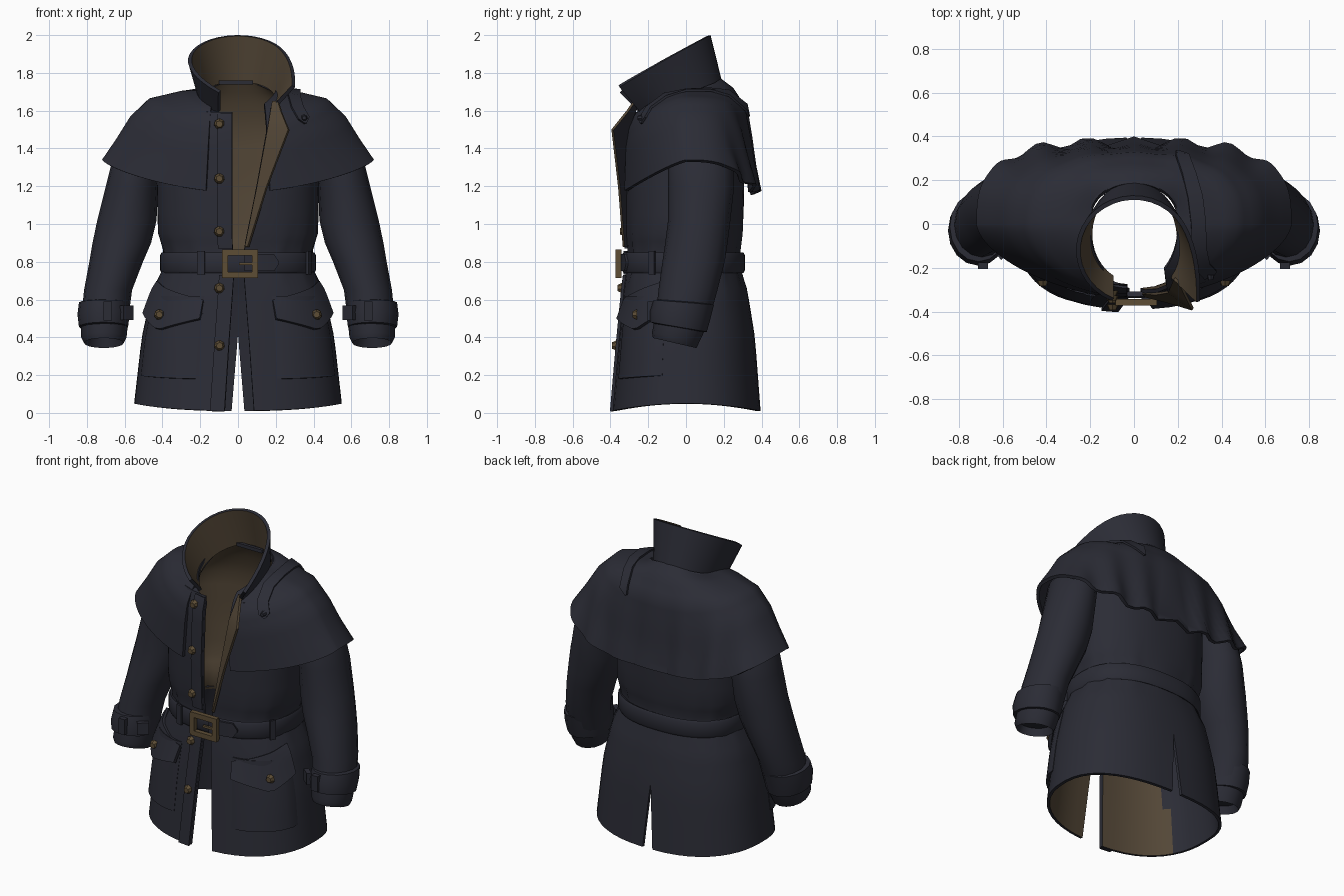
import bpy, bmesh
from math import sin, cos, asin, pi, radians, exp
from mathutils import Vector

if "Cube" in bpy.data.objects:
    bpy.data.objects.remove(bpy.data.objects["Cube"])


def material(name, rgb):
    m = bpy.data.materials.new(name)
    m.use_nodes = True
    m.diffuse_color = (*rgb, 1)
    bsdf = next(n for n in m.node_tree.nodes if n.type == 'BSDF_PRINCIPLED')
    bsdf.inputs["Base Color"].default_value = (*rgb, 1)
    bsdf.inputs["Roughness"].default_value = 0.9
    return m


cloth = material("charcoal cloth", (.024, .025, .036))
lining = material("brown lining", (.088, .063, .038))
brass = material("dull brass", (.11, .075, .036))


# ---- helpers -------------------------------------------------------------
def lerp(table, k):
    """Interpolate the rows of a table sorted by its first column."""
    k = min(max(k, table[0][0]), table[-1][0])
    for lo, hi in zip(table, table[1:]):
        if k <= hi[0]:
            f = (k - lo[0]) / (hi[0] - lo[0])
            return [p + (q - p) * f for p, q in zip(lo[1:], hi[1:])]


def steps(a, b, n):
    return [a + (b - a) * i / n for i in range(n + 1)]


def oval(th, a, yf, yb, pf, pb):
    """Squarish oval; th is 0 at the front, positive toward +x."""
    s, c = sin(th), cos(th)
    p = pf if c > 0 else pb
    x = a * max(abs(s), 1e-9) ** p * (1 if s > 0 else -1)
    y = -yf * c ** p if c > 0 else yb * (-c) ** p
    return x, y


def edge_angle(x, a, p):
    return asin(min(1, (abs(x) / a) ** (1 / p)))


def build(name, bm, mats, thick=0):
    me = bpy.data.meshes.new(name)
    bm.to_mesh(me)
    bm.free()
    for m in mats:
        me.materials.append(m)
    obj = bpy.data.objects.new(name, me)
    bpy.context.collection.objects.link(obj)
    bpy.ops.object.select_all(action='DESELECT')
    obj.select_set(True)
    bpy.context.view_layer.objects.active = obj
    if thick:
        mod = obj.modifiers.new("thickness", 'SOLIDIFY')
        mod.thickness = thick
        mod.offset = -1
        mod.material_offset = 1 if len(mats) > 1 else 0
        bpy.ops.object.modifier_apply(modifier=mod.name)
    bpy.ops.object.shade_smooth_by_angle(angle=radians(40))


def sheet(name, grids, thick, mats=(cloth,), rule=None):
    """Cloth sheet from grids of points, facing out, thickened inward."""
    bm = bmesh.new()
    for grid in grids:
        vs = [[bm.verts.new(p) for p in row] for row in grid]
        for r, q in zip(vs, vs[1:]):
            for j in range(len(r) - 1):
                bm.faces.new((r[j], r[j + 1], q[j + 1], q[j]))
    bmesh.ops.remove_doubles(bm, verts=bm.verts, dist=.0005)
    bmesh.ops.recalc_face_normals(bm, faces=bm.faces)
    out = 0
    for f in bm.faces:
        c = f.calc_center_median()
        out += f.normal.dot(Vector((c.x, c.y, 0))) * f.calc_area()
        if rule:
            f.material_index = rule(c)
    if out < 0:
        bmesh.ops.reverse_faces(bm, faces=bm.faces)
    build(name, bm, mats, thick)


def loft(name, rings):
    bm = bmesh.new()
    vs = [[bm.verts.new(p) for p in r] for r in rings]
    n = len(vs[0])
    for r, q in zip(vs, vs[1:]):
        for j in range(n):
            bm.faces.new((r[j], r[(j + 1) % n], q[(j + 1) % n], q[j]))
    bm.faces.new(vs[0])
    bm.faces.new(vs[-1])
    bmesh.ops.recalc_face_normals(bm, faces=bm.faces)
    build(name, bm, (cloth,))


def box(name, loc, size, mat, rot=(0, 0, 0)):
    bpy.ops.mesh.primitive_cube_add(size=1, location=loc, rotation=rot)
    obj = bpy.context.object
    obj.name, obj.scale = name, size
    obj.data.materials.append(mat)


# ---- coat body: height, half width, front, back, neck tilt ----------------
BODY = [(.05, .55, .39, .395, 0), (.4, .51, .355, .365, 0), (.65, .455, .33, .325, 0),
        (.74, .41, .315, .295, 0), (.8, .39, .305, .285, 0), (.86, .395, .305, .285, 0),
        (.95, .425, .315, .3, 0), (1.2, .43, .32, .31, 0), (1.5, .43, .305, .295, 0),
        (1.62, .35, .28, .25, .1), (1.69, .205, .28, .185, .38)]
RIGHT_EDGE = [(.05, .07), (.75, .02), (.9, .03), (1.7, .03)]
LEFT_EDGE = [(.05, .085), (.75, .03), (.88, .035), (1.2, .1), (1.5, .155), (1.7, .185)]
VENT = [(.05, .035), (.42, 0), (1.7, 0)]
P = .85


def body(th, z, off=0.0):
    a, yf, yb, tilt = lerp(BODY, z)
    off += .008 * sin(abs(th) * 15) * exp(-((z - .82) / .13) ** 2)
    x, y = oval(th, a + off, yf + off, yb + off, P, P)
    return Vector((x, y, z + tilt * y - .29 * y * y * max(0, 1 - z / .4)))


def body_angle(x, z):
    return edge_angle(x, lerp(BODY, z)[0], P) * (1 if x > 0 else -1)


heights = steps(.05, .42, 4) + steps(.5, .74, 3) + steps(.78, .95, 4) + steps(1.05, 1.5, 5) \
    + [1.56, 1.62, 1.655, 1.69]
halves = []
for side, edge in ((-1, RIGHT_EDGE), (1, LEFT_EDGE)):
    grid = []
    for z in heights:
        back = pi - abs(body_angle(lerp(VENT, z)[0], z))
        front = abs(body_angle(lerp(edge, z)[0], z))
        grid.append([body(side * t, z) for t in steps(front, back, 22)])
    halves.append(grid)
# lower back stays cloth inside, the rest is lined
sheet("coat_body", halves, .018, (cloth, lining, cloth, cloth),
      lambda c: 2 if c.z < .75 and c.y > -.22 else 0)

# button placket on the right front, above and below the belt
for name, lo, hi in (("upper_placket", .87, 1.66), ("lower_placket", .05, .73)):
    grid = []
    for z in steps(lo, hi, 10):
        e = -lerp(RIGHT_EDGE, z)[0]
        grid.append([body(body_angle(x, z), z, .014) for x in steps(e - .075, e, 3)])
    sheet(name, [grid], .014)

# folded lapel on the left front: height, fold x, fold y, outer x, outer y
LAPEL = [(.88, .035, -.32, .05, -.335), (1.2, .1, -.325, .15, -.36), (1.5, .155, -.315, .265, -.395),
         (1.6, .172, -.275, .225, -.315), (1.65, .18, -.255, .21, -.28)]
grid = []
for z in steps(.88, 1.5, 6) + [1.55, 1.6, 1.65]:
    fx, fy, ox, oy = lerp(LAPEL, z)
    grid.append([Vector((x, y, z)) for x, y in zip(steps(fx, ox, 2), steps(fy, oy, 2))])
sheet("left_lapel", [grid], .014, (lining, cloth))

# ---- stand-up collar, left end spread outward and forward -------------------
grid = []
for t in steps(0, 1, 4):
    row = []
    for phi in steps(radians(-150 - 7 * t), radians(132), 28):
        low = Vector((.21 * sin(phi), -.045 + .235 * cos(phi), 0))
        low.z = 1.685 + .38 * low.y
        top = Vector((.265 * sin(phi), -.12 + .25 * cos(phi), 0))
        top.z = 1.73 + (top.y + .37) / .5 * .27
        spread = max(0, (phi - radians(60)) / radians(72)) ** 2
        low += Vector((.03, -.045, -.01)) * spread
        top += Vector((.105, -.065, -.05)) * spread
        top.z -= .045 * max(0, (-phi - radians(90)) / radians(67)) ** 2
        row.append(low.lerp(top, t))
    grid.append(row)
sheet("collar", [grid], .02, (cloth, lining))
box("hanging_loop", (-.01, .14, 1.75), (.18, .02, .022), cloth)

# ---- shoulder cape: row, half width, front, back, side/front/back height ---
CAPE = [(0, .2, .275, .185, 1.71, 1.6, 1.77), (1, .3, .295, .25, 1.705, 1.57, 1.72),
        (2, .47, .32, .325, 1.665, 1.5, 1.6), (3, .57, .335, .345, 1.57, 1.4, 1.45),
        (4, .645, .34, .36, 1.45, 1.28, 1.3), (5, .72, .345, .38, 1.34, 1.165, 1.165)]


def cape_round(r):
    return .9 + .06 * r, .9 - .05 * r


def cape(th, r, off=0.0):
    a, yf, yb, zs, zf, zb = lerp(CAPE, r)
    x, y = oval(th, a + off, yf + off, yb + off, *cape_round(r))
    c = cos(th)
    z = zs + ((zf - zs) * c ** 1.5 if c > 0 else (zb - zs) * c * c)
    wave = cos(x * 2 * pi / .215) * max(0, min(1, (-c - .45) * 3)) * (r / 5) ** 2
    return Vector((x, y + .02 * wave, z + .01 * wave + off * .6))


grid = []
for r in steps(0, 5, 15):
    e = edge_angle(.14 + .006 * r, lerp(CAPE, r)[0], cape_round(r)[0])
    grid.append([cape(t, r) for t in steps(e, 2 * pi - e, 90)])
sheet("shoulder_cape", [grid], .02)

# strap over the left shoulder
path = [(radians(d), r) for d, r in ((44, 2.4), (45, 2.15), (52, 1.5), (70, 1), (90, .8), (115, .9),
                                     (140, 1.3), (158, 2), (163, 2.3))]
spots = [cape(t, r, .016) for t, r in path]
grid = []
for i, (t, r) in enumerate(path):
    p = spots[i]
    tangent = spots[min(i + 1, len(path) - 1)] - spots[max(i - 1, 0)]
    normal = (cape(t + .05, r, .016) - p).cross(cape(t, r + .1, .016) - p)
    across = tangent.cross(normal).normalized()
    w = .006 if i in (0, len(path) - 1) else .034
    grid.append([p - across * w, p + across * w])
sheet("shoulder_strap", [grid], .012)

# ---- sleeves and cuffs: centre x, y, z, half width, half depth -------------
SLEEVE = [(.46, .07, 1.52, .06, .1), (.49, .07, 1.46, .1, .14), (.53, .075, 1.36, .13, .17),
          (.562, .08, 1.2, .138, .175), (.588, .07, 1.02, .157, .165), (.615, .055, .9, .155, .165),
          (.645, .04, .8, .142, .165), (.688, .01, .65, .127, .155), (.705, -.02, .5, .125, .14),
          (.71, -.055, .4, .12, .125), (.71, -.06, .37, .105, .115), (.71, -.055, .42, .09, .1)]
CUFF = [(.71, -.01, .59, .115, .13), (.71, -.012, .585, .132, .16), (.712, -.03, .52, .138, .16),
        (.712, -.04, .455, .13, .15), (.712, -.04, .45, .11, .13)]


def tube(name, rows, side, n=16):
    rings = []
    for x, y, z, rx, ry in rows:
        lean = max(0, .7 - z) * .7
        rings.append([(side * (x + rx * cos(t)), y + ry * sin(t), z - lean * ry * sin(t))
                      for t in steps(0, 2 * pi, n)[:-1]])
    loft(name, rings)


for side, word in ((-1, "right"), (1, "left")):
    tube(word + "_sleeve", SLEEVE, side)
    tube(word + "_cuff", CUFF, side)
    box(word + "_cuff_loop", (side * .69, -.19, .54), (.045, .03, .1), cloth)
    box(word + "_cuff_tab", (side * .59, -.13, .53), (.07, .03, .075), cloth, (0, 0, side * -.7))

    # soft patch pocket and pointed flap wrapped on the skirt
    columns = [radians(d) for d in steps(19, 74, 10)]
    pocket = [[body(side * t, z, .002 + .02 * sin(pi * i / 10) ** .5) for i, t in enumerate(columns)]
              for z in steps(.2, .62, 5)]
    sheet(word + "_pocket", [pocket], .018)
    flap = []
    for k in steps(0, 1, 4):
        row = []
        for i, t in enumerate(columns):
            f = i / 10
            top = .6 + .1 * f
            low = lerp([(0, .5), (.55, .44), (1, .53)], f)[0]
            row.append(body(side * t, top + (low - top) * k, .014 + .028 * k))
        flap.append(row)
    sheet(word + "_pocket_flap", [flap], .02)

# ---- belt with buckle, tail and loops ---------------------------------------
belt = [[Vector((*oval(t, .408 + o, .335 + o, .308 + o, P, P), z)) for t in steps(0, 2 * pi, 48)]
        for z, o in ((.74, -.004), (.755, .004), (.835, .004), (.85, -.004))]
sheet("belt", [belt], .025)


def belt_strip(name, a, b, half, off, pointed=False):
    rows = []
    for t in steps(radians(a), radians(b), 6):
        h = half * (.15 if pointed and t > radians(b) - .01 else 1)
        rows.append([Vector((*oval(t, .408 + off, .335 + off, .308 + off, P, P), z))
                     for z in (.795 - h, .795 + h)])
    sheet(name, [rows], .014)


belt_strip("belt_tail", 3, 27, .045, .016, True)
for d, word in ((-24, "right"), (62, "left")):
    belt_strip(word + "_belt_loop", d - 3, d + 3, .062, .016)
for z, word in ((.73, "lower"), (.848, "upper")):
    box(word + "_buckle_bar", (.01, -.357, z), (.19, .03, .032), brass)
for x, word in ((-.07, "right"), (.09, "left")):
    box(word + "_buckle_bar", (x, -.357, .789), (.032, .03, .13), brass)
box("buckle_prong", (.045, -.362, .79), (.08, .014, .014), brass)


# ---- buttons -----------------------------------------------------------------
def button(name, p, mat=brass, r=.029):
    bpy.ops.mesh.primitive_cone_add(vertices=7, radius1=r, radius2=r * .6, depth=.024,
                                    location=p, rotation=(pi / 2, 0, 0))
    bpy.context.object.name = name
    bpy.context.object.data.materials.append(mat)


for i, z in enumerate((1.54, 1.24, .96, .66, .36)):
    button("front_button_%d" % (i + 1), body(body_angle(-.093, z), z, .024))
for side, word in ((-1, "right"), (1, "left")):
    button(word + "_pocket_button", body(side * radians(49), .52, .045))
button("strap_button", spots[1] + Vector((0, -.008, 0)), cloth, .018)
